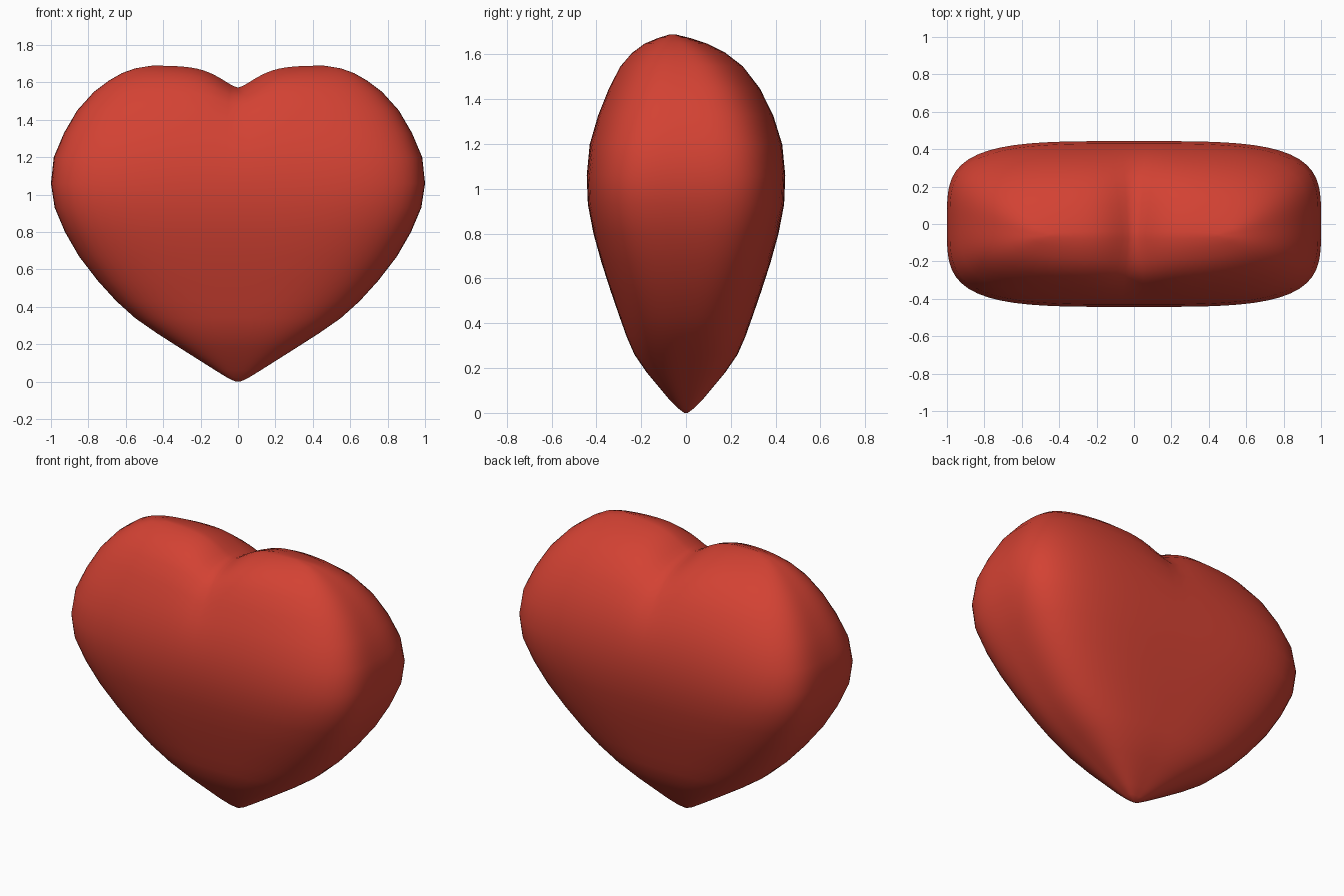
import bpy, bmesh
from math import cos, sin, tau, exp

cube = bpy.data.objects.get("Cube")
if cube:
    bpy.data.objects.remove(cube)

# Height, half width and half depth, from tip to lobes
PROFILE = [
    (0.0, 0.012, 0.008), (0.02, 0.055, 0.035), (0.06, 0.12, 0.075),
    (0.12, 0.215, 0.125), (0.18, 0.31, 0.175), (0.26, 0.435, 0.23),
    (0.34, 0.55, 0.265), (0.43, 0.65, 0.297), (0.54, 0.75, 0.335),
    (0.67, 0.85, 0.377), (0.8, 0.925, 0.413), (0.93, 0.98, 0.438),
    (1.06, 1.0, 0.443), (1.2, 0.985, 0.43), (1.33, 0.93, 0.392),
    (1.45, 0.86, 0.34), (1.55, 0.77, 0.278), (1.61, 0.69, 0.215),
    (1.65, 0.62, 0.15), (1.675, 0.55, 0.08), (1.69, 0.46, 0.02),
]
SEGMENTS = 96
TOP = PROFILE[-1][0]


def ring_point(angle, z, w, d):
    """Point on a rounded-box section, with the cleft pressed into the top."""
    n = 4.0 - 1.1 * min(1.0, abs(z - 1.0) / 0.7)
    c, s = cos(angle), sin(angle)
    r = (abs(c) ** n + abs(s) ** n) ** (-1 / n)
    x = w * r * c
    high = max(0.0, (z - 1.0) / (TOP - 1.0))
    cleft = 0.118 * exp(-(abs(x) / 0.14) ** 1.5) * high ** 2
    lean = -0.06 * high ** 5
    return x, d * r * s + lean, z - cleft


# Heart body: stacked sections joined by quads
bm = bmesh.new()
rings = [[bm.verts.new(ring_point(tau * i / SEGMENTS, *row)) for i in range(SEGMENTS)]
         for row in PROFILE]
for low, high in zip(rings, rings[1:]):
    for i in range(SEGMENTS):
        j = (i + 1) % SEGMENTS
        bm.faces.new((low[i], low[j], high[j], high[i]))

# Close the tip and the lobe ridge with strips from front to back
for ring in (rings[0], rings[-1]):
    for i in range(SEGMENTS // 2):
        corners = [ring[i], ring[i + 1], ring[-i - 1], ring[-i % SEGMENTS]]
        bm.faces.new(list(dict.fromkeys(corners)))
bmesh.ops.recalc_face_normals(bm, faces=bm.faces)
for face in bm.faces:
    face.smooth = True

mesh = bpy.data.meshes.new("heart")
bm.to_mesh(mesh)
bm.free()
heart = bpy.data.objects.new("heart", mesh)
bpy.context.collection.objects.link(heart)

# Red surface
red = bpy.data.materials.new("red")
red.use_nodes = True
colour = (0.65, 0.054, 0.033, 1.0)
red.diffuse_color = colour
red.node_tree.nodes["Principled BSDF"].inputs["Base Color"].default_value = colour
mesh.materials.append(red)
